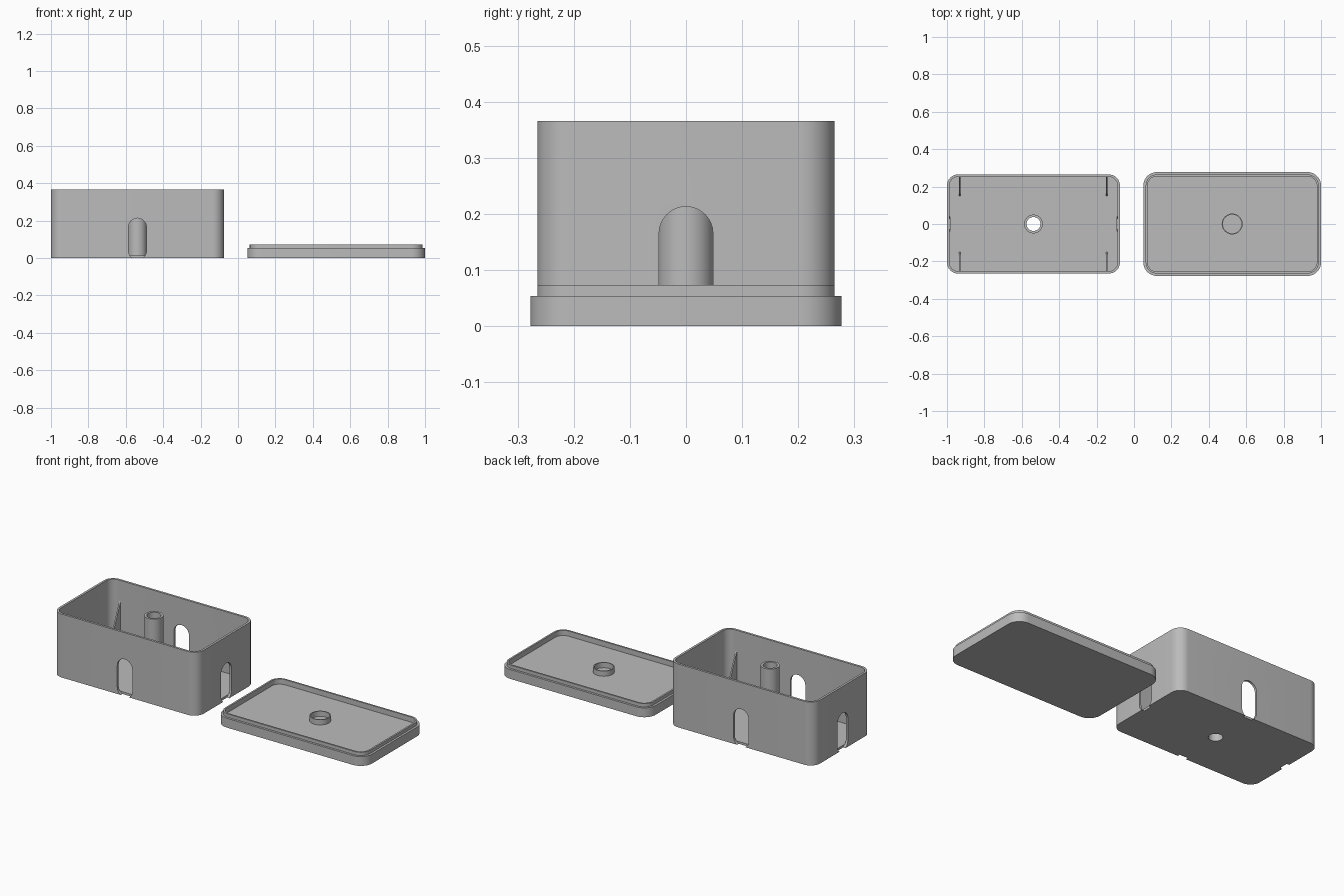
import bpy
import bmesh
from math import pi, cos, sin, radians
from mathutils import Matrix, Vector

if "Cube" in bpy.data.objects:
    bpy.data.objects.remove(bpy.data.objects["Cube"], do_unlink=True)

grey = bpy.data.materials.new("plain grey")
grey.use_nodes = True
colour = (0.5, 0.5, 0.5, 1)
grey.diffuse_color = colour
grey.node_tree.nodes["Principled BSDF"].inputs["Base Color"].default_value = colour

BOX_X, LID_X = -0.5375, 0.525
HALF_X, HALF_Y, CORNER = 0.4625, 0.265, 0.06
WALL, HEIGHT = 0.013, 0.366
LID_FLOOR, LIP_TOP = 0.043, 0.073


def finish(name, bm, matrix=Matrix()):
    bmesh.ops.recalc_face_normals(bm, faces=bm.faces)
    mesh = bpy.data.meshes.new(name)
    bm.to_mesh(mesh)
    bm.free()
    mesh.transform(matrix)
    mesh.materials.append(grey)
    obj = bpy.data.objects.new(name, mesh)
    bpy.context.collection.objects.link(obj)
    return obj


def smooth(obj):
    bpy.ops.object.select_all(action='DESELECT')
    obj.select_set(True)
    bpy.context.view_layer.objects.active = obj
    bpy.ops.object.shade_smooth_by_angle(angle=radians(30))


def rounded_rect(offset, z, steps=10):
    """Rounded rectangle, grown (or shrunk) from the box outline."""
    r = CORNER + offset
    points = []
    for quarter, (sx, sy) in enumerate([(1, 1), (-1, 1), (-1, -1), (1, -1)]):
        for i in range(steps + 1):
            a = (quarter + i / steps) * pi / 2
            points.append((sx * (HALF_X - CORNER) + r * cos(a),
                           sy * (HALF_Y - CORNER) + r * sin(a), z))
    return points


def circle(r, z, sides=40):
    return [(r * cos(2 * pi * i / sides), r * sin(2 * pi * i / sides), z) for i in range(sides)]


def loft(name, outlines, x=0, closed=False):
    """Skin a stack of outlines; cap the ends, or join last to first."""
    bm = bmesh.new()
    rings = [[bm.verts.new(p) for p in outline] for outline in outlines]
    pairs = list(zip(rings, rings[1:]))
    if closed:
        pairs.append((rings[-1], rings[0]))
    else:
        bm.faces.new(rings[0])
        bm.faces.new(rings[-1])
    n = len(rings[0])
    for a, b in pairs:
        for i in range(n):
            j = (i + 1) % n
            bm.faces.new((a[i], a[j], b[j], b[i]))
    return finish(name, bm, Matrix.Translation((x, 0, 0)))


def tube(name, outer, inner, z0, z1, x):
    obj = loft(name, [circle(outer, z0), circle(outer, z1), circle(inner, z1), circle(inner, z0)],
               x, closed=True)
    smooth(obj)
    return obj


def extrude_profile(name, points, depth, matrix):
    """Extrude a (y, z) profile along x, centred on x = 0."""
    bm = bmesh.new()
    face = bm.faces.new([bm.verts.new((-depth / 2, y, z)) for y, z in points])
    moved = bmesh.ops.extrude_face_region(bm, geom=[face])["geom"]
    bmesh.ops.translate(bm, vec=(depth, 0, 0),
                        verts=[v for v in moved if isinstance(v, bmesh.types.BMVert)])
    return finish(name, bm, matrix)


def cut(obj, cutter):
    mod = obj.modifiers.new("cut", 'BOOLEAN')
    mod.operation, mod.solver, mod.object = 'DIFFERENCE', 'EXACT', cutter
    bpy.context.view_layer.objects.active = obj
    bpy.ops.object.modifier_apply(modifier=mod.name)
    bpy.data.objects.remove(cutter, do_unlink=True)


# Open box with a thin floor
box = loft("box_body", [rounded_rect(0, 0), rounded_rect(0, HEIGHT),
                        rounded_rect(-WALL, HEIGHT), rounded_rect(-WALL, WALL)], BOX_X)

# Round-ended slot through the middle of every wall
SLOT_R, SLOT_LOW, SLOT_HIGH = 0.048, 0.04, 0.165
slot = []
for start, z in ((0, SLOT_HIGH), (pi, SLOT_LOW)):
    for i in range(17):
        a = start + pi * i / 16
        slot.append((SLOT_R * cos(a), z + SLOT_R * sin(a)))
for side in range(4):
    reach = HALF_X if side % 2 == 0 else HALF_Y
    place = (Matrix.Translation((BOX_X, 0, 0)) @ Matrix.Rotation(side * pi / 2, 4, 'Z')
             @ Matrix.Translation((reach, 0, 0)))
    cut(box, extrude_profile("slot_cutter", slot, 0.03, place))

# Screw hole in the floor, continued by a hollow post
POST_R, BORE_R = 0.05, 0.037
cut(box, loft("bore_cutter", [circle(BORE_R, -0.05), circle(BORE_R, 0.05)], BOX_X))
smooth(box)
tube("hollow_post", POST_R, BORE_R, WALL, HEIGHT, BOX_X)

# Triangular gussets against the long walls
inner_y = HALF_Y - WALL
gusset = [(inner_y + 0.003, WALL), (inner_y + 0.003, 0.245), (inner_y, 0.245), (0.15, WALL)]
for sx, side in ((-1, "right"), (1, "left")):
    for turn, end in ((0, "back"), (pi, "front")):
        place = (Matrix.Translation((BOX_X + sx * 0.393, 0, 0))
                 @ Matrix.Rotation(turn, 4, 'Z'))
        extrude_profile(f"gusset_{end}_{side}", gusset, 0.008, place)

# Lid with a stepped-in lip around a shallow recess
lid = loft("lid", [rounded_rect(0.0125, 0), rounded_rect(0.0125, 0.054),
                   rounded_rect(0, 0.054), rounded_rect(0, LIP_TOP),
                   rounded_rect(-0.01, LIP_TOP), rounded_rect(-0.01, LID_FLOOR)], LID_X)
smooth(lid)

# Locating ring that fits over the post
tube("lid_ring", 0.056, 0.05, LID_FLOOR, LIP_TOP, LID_X)
